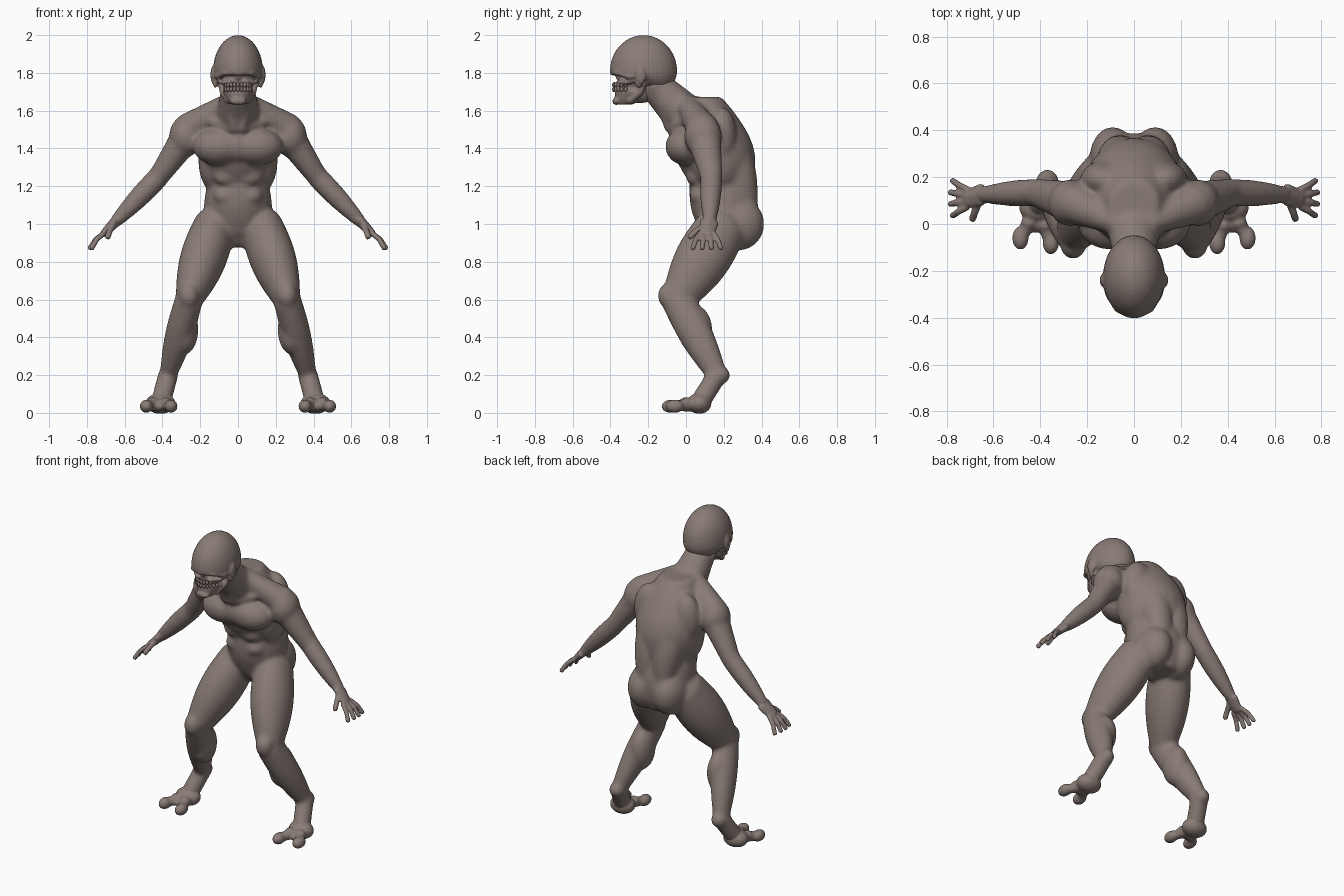
import bpy, bmesh, math
from mathutils import Vector

if "Cube" in bpy.data.objects:
    bpy.data.objects.remove(bpy.data.objects["Cube"])

skin = bpy.data.materials.new("grey brown skin")
skin.use_nodes = True
skin.diffuse_color = (.25, .2, .18, 1)
shader = skin.node_tree.nodes["Principled BSDF"]
shader.inputs["Base Color"].default_value = skin.diffuse_color
shader.inputs["Roughness"].default_value = .7


def limb(bm, start, end, r_start, r_end, bulge=0, depth=1, side=1, flat=False):
    """Tapered, swelling elliptical loft between two points, with rounded ends."""
    start, end = Vector(start), Vector(end)
    axis = (end - start).normalized()
    normal = Vector((0, 0, 1)) if flat else axis
    across = Vector((1, 0, 0))
    across = (across - normal * across.dot(normal)).normalized()
    along = normal.cross(across)
    steps, sides = 10, 24
    stations = [(start - axis * r_start / 2, r_start * .7)]
    for i in range(steps + 1):
        t = i / steps
        radius = r_start + (r_end - r_start) * t + bulge * math.sin(math.pi * t)
        stations.append((start.lerp(end, t), radius))
    stations.append((end + axis * r_end / 2, r_end * .7))
    rings = []
    for centre, radius in stations:
        ring = []
        for k in range(sides):
            angle = math.tau * k / sides
            point = centre + across * radius * math.cos(angle)
            point += along * radius * depth * math.sin(angle)
            ring.append(bm.verts.new((point.x * side, point.y, point.z)))
        rings.append(ring)
    for low, high in zip(rings, rings[1:]):
        for k in range(sides):
            bm.faces.new((low[k - 1], low[k], high[k], high[k - 1]))
    bm.faces.new(rings[0][::-1])
    bm.faces.new(rings[-1])


def chain(bm, points, radius, side=1):
    """Slender strand through several points."""
    for start, end in zip(points, points[1:]):
        limb(bm, start, end, radius, radius, side=side)


def ball(bm, centre, radii, side=1):
    made = bmesh.ops.create_uvsphere(bm, u_segments=32, v_segments=20, radius=1)["verts"]
    for vert in made:
        x, y, z = (c + v * r for c, v, r in zip(centre, vert.co, radii))
        vert.co = (x * side, y, z)
    return made


def finish(bm, name, voxel=0, rounds=4):
    """Make the object; a voxel size fuses and softens its overlapping parts."""
    bmesh.ops.recalc_face_normals(bm, faces=bm.faces)
    mesh = bpy.data.meshes.new(name)
    bm.to_mesh(mesh)
    bm.free()
    mesh.materials.append(skin)
    mesh.shade_smooth()
    thing = bpy.data.objects.new(name, mesh)
    bpy.context.collection.objects.link(thing)
    if voxel:
        fuse = thing.modifiers.new("fuse", 'REMESH')
        fuse.mode = 'VOXEL'
        fuse.voxel_size = voxel
        fuse.use_smooth_shade = True
        soften = thing.modifiers.new("soften", 'SMOOTH')
        soften.factor = .5
        soften.iterations = rounds


# Joints of the left side
shoulder = Vector((.26, .09, 1.48))
elbow = Vector((.42, .135, 1.25))
wrist = Vector((.65, .125, 1.01))
palm = Vector((.71, .11, .95))
hip = Vector((.12, .2, 1))
knee = Vector((.26, -.045, .6))
ankle = Vector((.37, .165, .2))
sole = Vector((.41, .07, .05))
throat = Vector((.02, -.09, 1.5))

# Pelvis, rib cage and neck
body = bmesh.new()
limb(body, (0, .23, .95), (0, .18, 1.22), .15, .16, .025, flat=True)
limb(body, (0, .19, 1.2), (0, .1, 1.6), .16, .15, .06, flat=True)
limb(body, (0, -.17, 1.74), (0, .02, 1.55), .085, .12)
ball(body, (0, -.01, 1.42), (.1, .09, .1))

for side in (1, -1):
    # Chest, belly and back muscles
    ball(body, (.1, 0, 1.41), (.14, .11, .1), side)
    for row in (0, 1):
        ball(body, (.06, .07 - row * .02, 1.15 + row * .1), (.07, .05, .05), side)
    ball(body, (.13, .19, 1.46), (.1, .08, .16), side)
    ball(body, (.14, .16, 1.34), (.07, .12, .16), side)
    limb(body, (.06, .33, 1.05), (.06, .2, 1.55), .05, .05, .05, side=side)
    limb(body, (.06, 0, 1.64), shoulder + Vector((0, 0, .02)), .05, .09, side=side)
    # Collarbone and neck cord
    chain(body, [(.08, -.17, 1.74), throat, (.19, .02, 1.56)], .024, side)
    # Buttock
    ball(body, (.09, .28, 1), (.1, .135, .14), side)

    # Arm
    ball(body, shoulder + Vector((.015, 0, -.015)), (.09, .1, .11), side)
    limb(body, shoulder, elbow, .085, .055, depth=1.1, side=side)
    limb(body, elbow, wrist, .058, .034, .008, side=side)

    # Leg
    limb(body, hip, knee, .11, .073, .03, 1.2, side)
    limb(body, knee, ankle, .073, .045, .015, 1.2, side)
    ball(body, knee + Vector((0, -.045, .02)), (.055, .06, .07), side)
    ball(body, (.28, .05, .44), (.07, .09, .13), side)
    ball(body, ankle + Vector((0, .015, 0)), (.05, .055, .05), side)
    limb(body, ankle, sole, .054, .054, side=side)
finish(body, "body", .0085, 30)

for side, label in ((1, "left"), (-1, "right")):
    # Hand: fingers fan out evenly from the palm, then the thumb
    hand = bmesh.new()
    limb(hand, elbow.lerp(wrist, .9), palm, .032, .021, depth=1.2, side=side)
    limb(hand, wrist, palm, .025, .02, depth=2, side=side)
    for k in range(4):
        spread = k - 1.5
        root = palm + Vector((0, spread * .025, 0))
        tip = Vector((.79 - abs(spread) * .01, palm.y + spread * .05, .87))
        knuckle = root.lerp(tip, .5) + Vector((.005, 0, .01))
        chain(hand, [root, knuckle, tip], .014, side)
    chain(hand, [wrist, (.68, .05, .96), (.69, .02, .93)], .016, side)
    finish(hand, label + "_hand", .007)

    # Foot with two heavy knobbed toes and a short one between
    foot = bmesh.new()
    limb(foot, ankle.lerp(sole, .5), sole, .05, .05, side=side)
    ball(foot, sole, (.08, .065, .055), side)
    for tip in (Vector((.355, -.08, .035)), Vector((.485, -.06, .035))):
        joint = sole.lerp(tip, .5)
        limb(foot, sole, tip, .04, .025, side=side)
        ball(foot, joint + Vector((0, 0, .01)), (.035, .03, .03), side)
        ball(foot, tip, (.035, .05, .035), side)
    ball(foot, (.42, .01, .035), (.025, .05, .03), side)
    finish(foot, label + "_foot", .008)

# Domed skull, flattened underneath toward the face
head = bmesh.new()
rim = 1.8
for vert in ball(head, (0, -.225, 1.81), (.132, .178, .19)):
    if vert.co.z < rim:
        back = min(max(vert.co.y * 5 + 1.6, 0), 1)
        vert.co.z = rim + (vert.co.z - rim) * (.1 + .6 * back)
# Upper face, lower jaw and chin
limb(head, (0, -.27, 1.74), (0, -.25, rim), .075, .09, depth=1.2, flat=True)
limb(head, (0, -.31, 1.66), (0, -.29, 1.7), .06, .08, depth=1.1, flat=True)
ball(head, (0, -.24, 1.72), (.06, .1, .08))
ball(head, (0, -.37, 1.65), (.045, .02, .02))
# Nose ridge
chain(head, [(0, -.35, rim), (0, -.36, 1.77)], .014)
for side in (1, -1):
    # Brow rim
    chain(head, [(0, -.39, rim), (.07, -.365, rim), (.11, -.3, 1.78), (.12, -.25, 1.79)],
          .014, side)
    # Cheekbone and jaw hinge
    chain(head, [(.11, -.24, 1.77), (.09, -.31, 1.75), (.04, -.36, 1.75)], .013, side)
    chain(head, [(.09, -.22, 1.77), (.08, -.24, 1.7), (.05, -.3, 1.65)], .018, side)
    # Ear
    ball(head, (.13, -.24, 1.79), (.016, .03, .05), side)
    ball(head, (.12, -.25, 1.75), (.014, .02, .03), side)
finish(head, "head", .007)

# Two rows of bared teeth around the jaw arc
teeth = bmesh.new()
for height in (1.713, 1.737):
    for k in range(-5, 6):
        angle = k / 4
        ball(teeth, (.075 * math.sin(angle), -.29 - .092 * math.cos(angle), height),
             (.009, .009, .014))
finish(teeth, "teeth")
